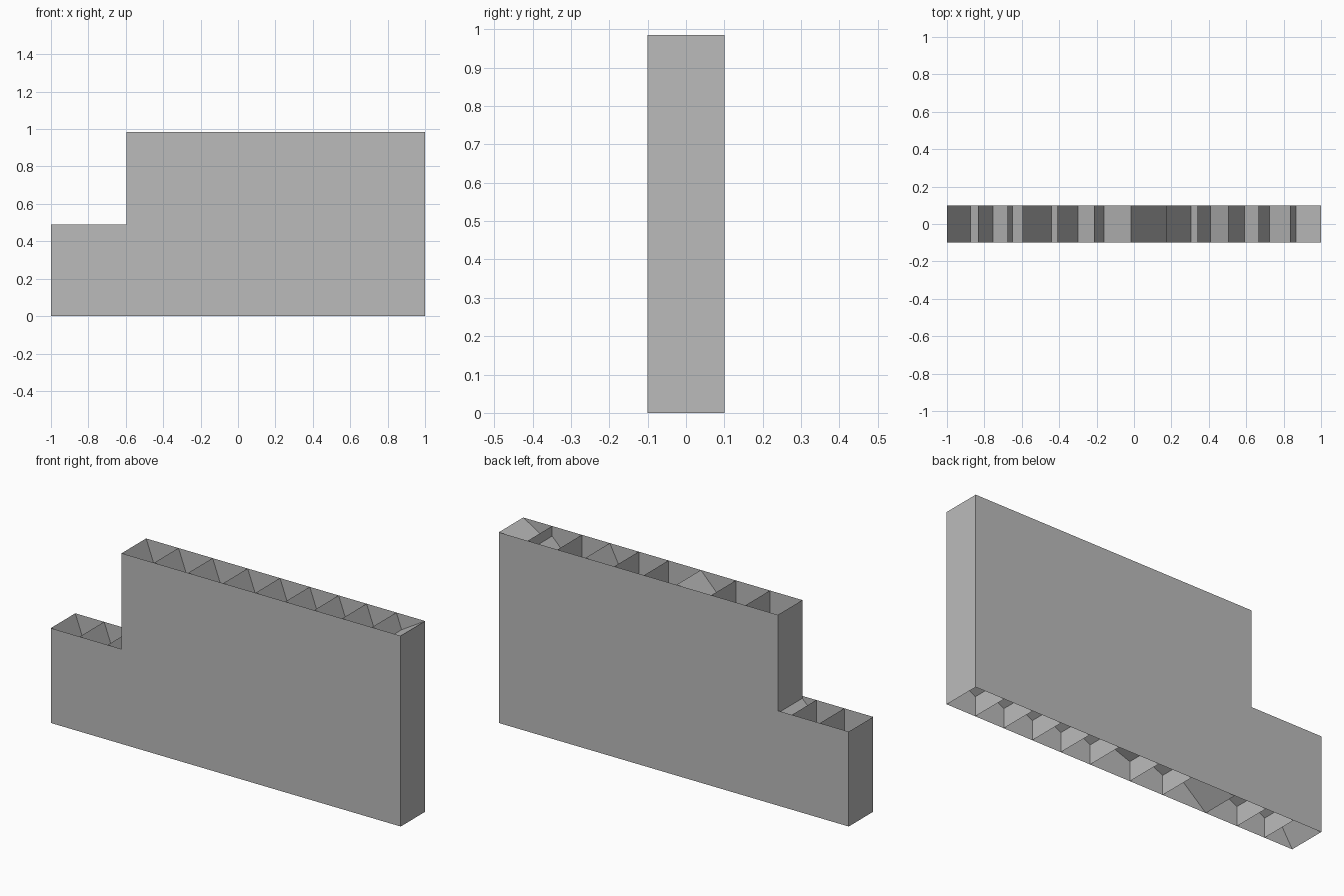
import bpy

cube = bpy.data.objects.get("Cube")
if cube:
    bpy.data.objects.remove(cube)

HALF, TOP, STEP_Z, STEP_X = 0.1, 0.985, 0.49, -0.595

grey = bpy.data.materials.new("plain_grey")
grey.use_nodes = True
grey.diffuse_color = (0.5, 0.5, 0.5, 1)
grey.node_tree.nodes["Principled BSDF"].inputs["Base Color"].default_value = (0.5, 0.5, 0.5, 1)


def add_mesh(name, verts, faces):
    mesh = bpy.data.meshes.new(name)
    mesh.from_pydata(verts, [], faces)
    mesh.materials.append(grey)
    obj = bpy.data.objects.new(name, mesh)
    bpy.context.collection.objects.link(obj)


def sheet(name, path):
    """Folded sheet: an (x, z) path swept across the depth."""
    path = [p for i, p in enumerate(path) if i == 0 or p != path[i - 1]]
    n = len(path)
    verts = [(x, y, z) for y in (-HALF, HALF) for x, z in path]
    add_mesh(name, verts, [(i, i + 1, n + i + 1, n + i) for i in range(n - 1)])


def troughs(start, cells, top, steep=2.7):
    """Cells open upward: steep web, rising floor, upright rib."""
    path, a = [(start, top)], start
    for valley, b, open_floor in cells:
        z = top - steep * (valley - a)
        end = top if open_floor else min(top, z + (b - valley))
        path += [(valley, z), (b, end), (b, top)]
        a = b
    return path


# Large side panels with the stepped outline
outline = [(-1, 0), (1, 0), (1, TOP), (STEP_X, TOP), (STEP_X, STEP_Z), (-1, STEP_Z)]
order = list(range(len(outline)))
add_mesh("front_panel", [(x, -HALF, z) for x, z in outline], [order])
add_mesh("back_panel", [(x, HALF, z) for x, z in outline], [order[::-1]])

# End walls
sheet("left_end_wall", [(1, TOP), (1, 0)])
sheet("right_end_wall", [(-1, 0), (-1, STEP_Z)])
sheet("step_wall", [(STEP_X, STEP_Z), (STEP_X, TOP)])

# Webs under the open upper edges: valley, next rib, floor reaches the rim
upper = [(-0.44, -0.41, False), (-0.3, -0.215, False), (-0.16, -0.015, True),
         (0.17, 0.17, False), (0.305, 0.34, False), (0.41, 0.505, True),
         (0.59, 0.665, False), (0.725, 0.835, False), (0.865, 1, True)]
lower = [(-0.875, -0.835, False), (-0.755, -0.675, False), (-0.65, STEP_X, False)]
sheet("upper_webs", troughs(STEP_X, upper, TOP))
sheet("step_webs", troughs(-1, lower, STEP_Z))

# Webs above the open bottom edge, running from the left end to the right
ribs = [1, 0.835, 0.67, 0.505, 0.34, 0.17, -0.06, -0.25, -0.5, -0.68, -0.84, -1]
path = [(1, 0)]
for b, a in zip(ribs, ribs[1:]):
    shallow = a in (-0.5, -1)
    path += [(b - 0.06, 0.16), (a, 0 if shallow else 0.1), (a, 0)]
sheet("bottom_webs", path)
